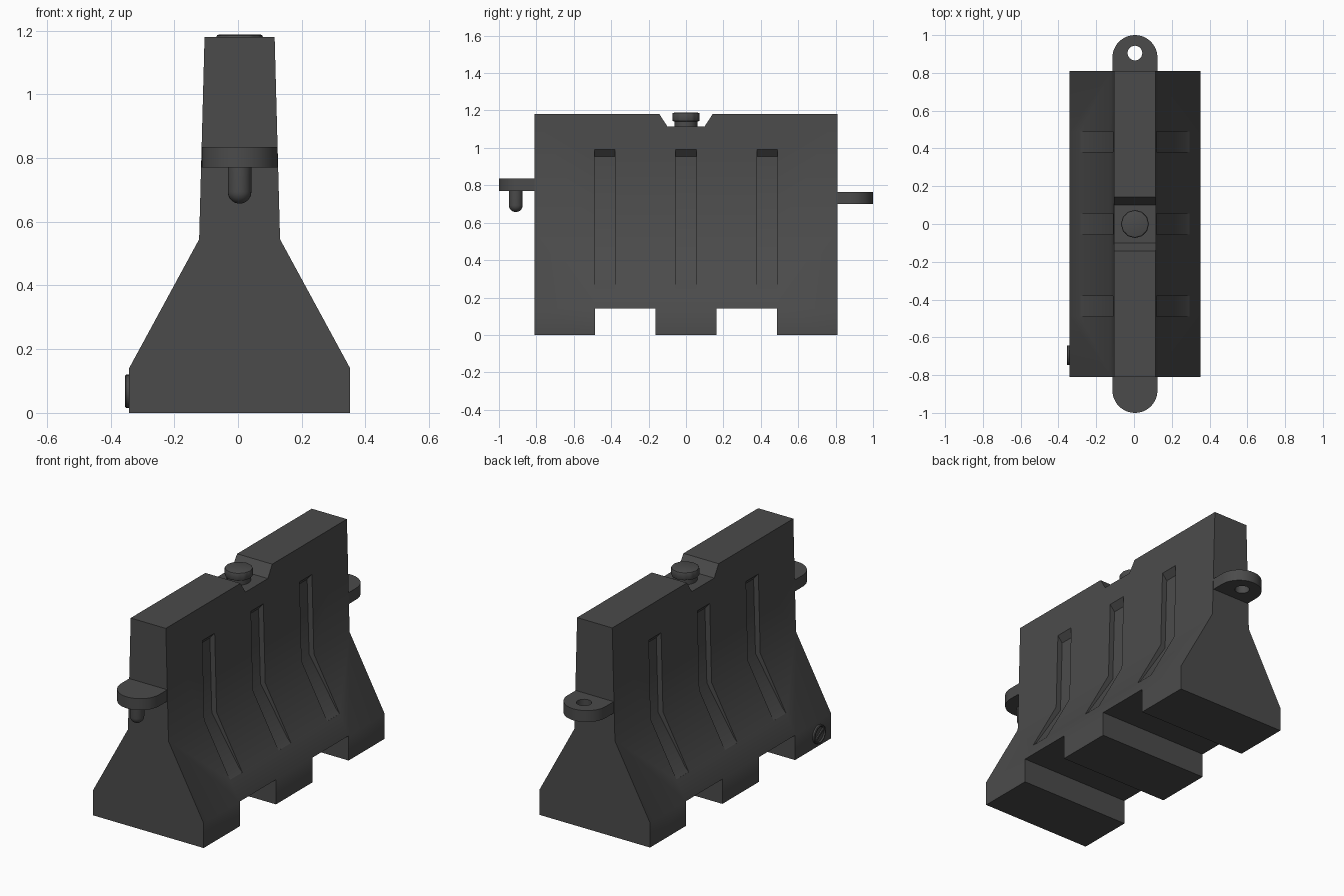
import bpy, bmesh
from math import sin, cos, pi, radians

if "Cube" in bpy.data.objects:
    bpy.data.objects.remove(bpy.data.objects["Cube"])

CX = 0.005  # barrier centreline (drain plug sticks out on -x)

plastic = bpy.data.materials.new('dark_plastic')
plastic.diffuse_color = (0.07, 0.07, 0.07, 1)
plastic.use_nodes = True
plastic.node_tree.nodes["Principled BSDF"].inputs["Base Color"].default_value = plastic.diffuse_color


def finish(name, bm):
    bmesh.ops.remove_doubles(bm, verts=bm.verts, dist=1e-5)
    bmesh.ops.recalc_face_normals(bm, faces=bm.faces)
    me = bpy.data.meshes.new(name)
    bm.to_mesh(me)
    bm.free()
    me.materials.append(plastic)
    ob = bpy.data.objects.new(name, me)
    bpy.context.collection.objects.link(ob)
    return ob


def prism(name, pts, axis, lo, hi):
    """Extrude a 2D outline along an axis."""
    put = {'x': lambda a, b, t: (t, a, b),
           'y': lambda a, b, t: (a, t, b),
           'z': lambda a, b, t: (a, b, t)}[axis]
    bm = bmesh.new()
    ends = [[bm.verts.new(put(a, b, t)) for a, b in pts] for t in (lo, hi)]
    for ring in ends:
        bm.faces.new(ring)
    n = len(pts)
    for i in range(n):
        j = (i + 1) % n
        bm.faces.new((ends[0][i], ends[0][j], ends[1][j], ends[1][i]))
    return finish(name, bm)


def lathe(name, prof, loc, steps=32, rot=(0, 0, 0)):
    """Spin an (r, z) profile that starts and ends on the axis."""
    bm = bmesh.new()
    vs = [bm.verts.new((r, 0, z)) for r, z in prof]
    es = [bm.edges.new(p) for p in zip(vs, vs[1:])]
    bmesh.ops.spin(bm, geom=vs + es, cent=(0, 0, 0), axis=(0, 0, 1),
                   angle=2 * pi, steps=steps, use_merge=True)
    ob = finish(name, bm)
    ob.location, ob.rotation_euler = loc, rot
    return ob


def modify(ob, kind, **props):
    m = ob.modifiers.new(kind, kind)
    for k, v in props.items():
        setattr(m, k, v)
    bpy.context.view_layer.objects.active = ob
    bpy.ops.object.modifier_apply(modifier=m.name)


def cut(ob, cutter):
    cutter.hide_render = True
    modify(ob, 'BOOLEAN', operation='DIFFERENCE', solver='EXACT', object=cutter)
    bpy.data.objects.remove(cutter)


def arc(cx, cy, r, a0, a1, n):
    return [(cx + r * cos(a0 + (a1 - a0) * i / n),
             cy + r * sin(a0 + (a1 - a0) * i / n)) for i in range(n + 1)]


# Main body: flared cross-section along y
half = [(0.347, 0), (0.347, 0.14), (0.127, 0.545), (0.110, 1.18)]
body = prism('barrier_body', [(CX + x, z) for x, z in half]
             + [(CX - x, z) for x, z in reversed(half)], 'y', -0.81, 0.81)

# Forklift openings through the base
for s in (-1, 1):
    cut(body, prism('fork_cut', [(s * 0.163, -0.1), (s * 0.487, -0.1),
                                 (s * 0.487, 0.14), (s * 0.163, 0.14)], 'x', -1, 1))
# Filler notch in the top edge
cut(body, prism('notch_cut', [(-0.10, 1.115), (0.10, 1.115), (0.142, 1.18),
                              (0.168, 1.22), (-0.168, 1.22), (-0.142, 1.18)], 'x', -1, 1))
# Three stiffening grooves per side, fading out at the lower end
groove = [(0.288, 0.248), (0.266, 0.272), (0.097, 0.535), (0.085, 0.955), (0.115, 0.99),
          (0.20, 0.99), (0.20, 0.60), (0.36, 0.25)]
for s in (-1, 1):
    for y in (-0.435, 0, 0.435):
        cut(body, prism('groove_cut', [(CX + s * x, z) for x, z in groove],
                        'y', y - 0.055, y + 0.055))

# Coupling tabs: front one carries a pin, back one has the hole
R = 0.119
outline = [(CX + R, 0.795)] + arc(CX, 1 - R, R, 0, pi, 24) + [(CX - R, 0.795)]
front_tab = prism('front_tab', [(x, -y) for x, y in outline], 'z', 0.77, 0.835)
back_tab = prism('back_tab', outline, 'z', 0.70, 0.765)
cut(back_tab, prism('hole_cut', arc(CX, 0.905, 0.039, 0, 2 * pi * 23 / 24, 23), 'z', 0.6, 0.9))
pin = lathe('coupling_pin', [(0, 0.12), (0.037, 0.12)]
            + arc(0, 0.037, 0.037, 0, -pi / 2, 8), (CX, -0.91, 0.657), 24)

# Filler neck and lightly lobed screw cap
neck = lathe('filler_neck', [(0, 0), (0.062, 0), (0.062, 0.05), (0, 0.05)], (CX, 0, 1.105))
lobes = [(CX + r * cos(a), r * sin(a)) for i in range(72)
         for a in [2 * pi * i / 72] for r in [0.0725 + 0.001 * cos(12 * a)]]
cap = prism('filler_cap', lobes, 'z', 1.141, 1.188)
modify(cap, 'BEVEL', width=0.009, segments=2, limit_method='ANGLE', angle_limit=radians(60))

# Drain plug with grip bar on the left side
plug = lathe('drain_plug', [(0, -0.02), (0.052, -0.02), (0.052, 0.010), (0.049, 0.013),
                            (0.043, 0.013), (0.040, 0.005), (0, 0.005)],
             (CX - 0.347, -0.695, 0.068), 32, (0, -pi / 2, 0))
bar = prism('drain_plug_bar', [(-0.042, -0.006), (0.042, -0.006), (0.042, 0.006),
                               (-0.042, 0.006)], 'x', -0.012, 0.004)
bar.location = (CX - 0.347, -0.695, 0.068)
bar.rotation_euler = (radians(-30), 0, 0)

# Smooth the rounded parts and soft knees, keep hard edges
for ob in (body, front_tab, back_tab, pin, neck, cap, plug, bar):
    bpy.ops.object.select_all(action='DESELECT')
    ob.select_set(True)
    bpy.context.view_layer.objects.active = ob
    bpy.ops.object.shade_smooth_by_angle(angle=radians(35))
